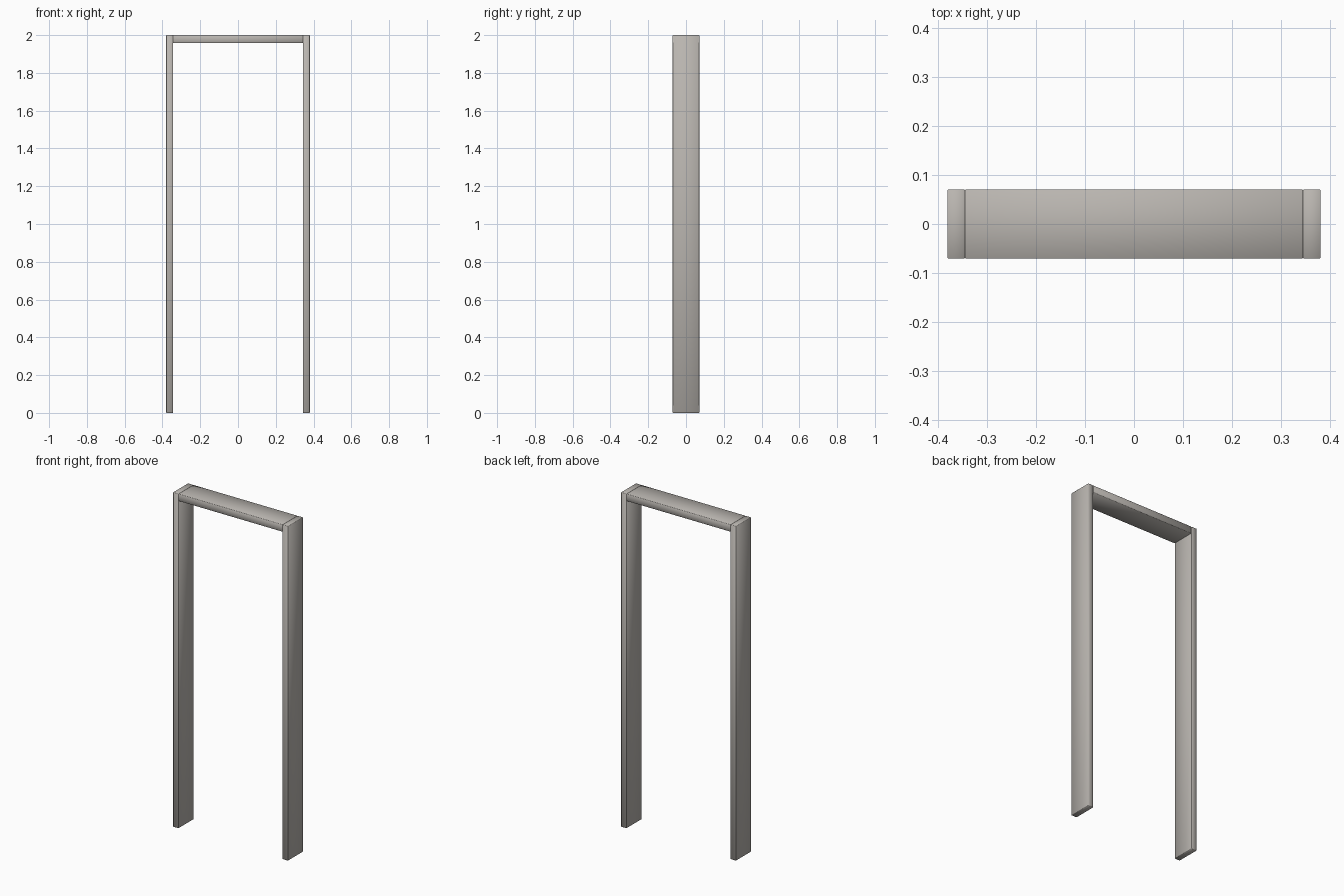
import bpy

if "Cube" in bpy.data.objects:
    bpy.data.objects.remove(bpy.data.objects["Cube"])

HALF_WIDTH = 0.38
INNER = 0.344
DEPTH = 0.141
HEIGHT = 2.0
HEAD = 0.043

# Warm grey paint
paint = bpy.data.materials.new("warm_grey")
paint.diffuse_color = (0.49, 0.465, 0.435, 1)
paint.use_nodes = True
paint.node_tree.nodes["Principled BSDF"].inputs["Base Color"].default_value = paint.diffuse_color


def box(name, x0, x1, z0, z1):
    bpy.ops.mesh.primitive_cube_add(size=1, location=((x0 + x1) / 2, 0, (z0 + z1) / 2))
    ob = bpy.context.object
    ob.name = name
    ob.scale = (x1 - x0, DEPTH, z1 - z0)
    bpy.ops.object.transform_apply(location=False, rotation=False, scale=True)
    ob.data.materials.append(paint)
    # Slightly eased, softly shaded edges
    bevel = ob.modifiers.new("eased_edges", 'BEVEL')
    bevel.width = 0.0015
    bevel.segments = 1
    bpy.ops.object.shade_smooth()
    return ob


# Full-height side jambs
box("left_jamb", -HALF_WIDTH, -INNER, 0, HEIGHT)
box("right_jamb", INNER, HALF_WIDTH, 0, HEIGHT)

# Head board fitted between the jambs
box("head_jamb", -INNER, INNER, HEIGHT - HEAD, HEIGHT)
